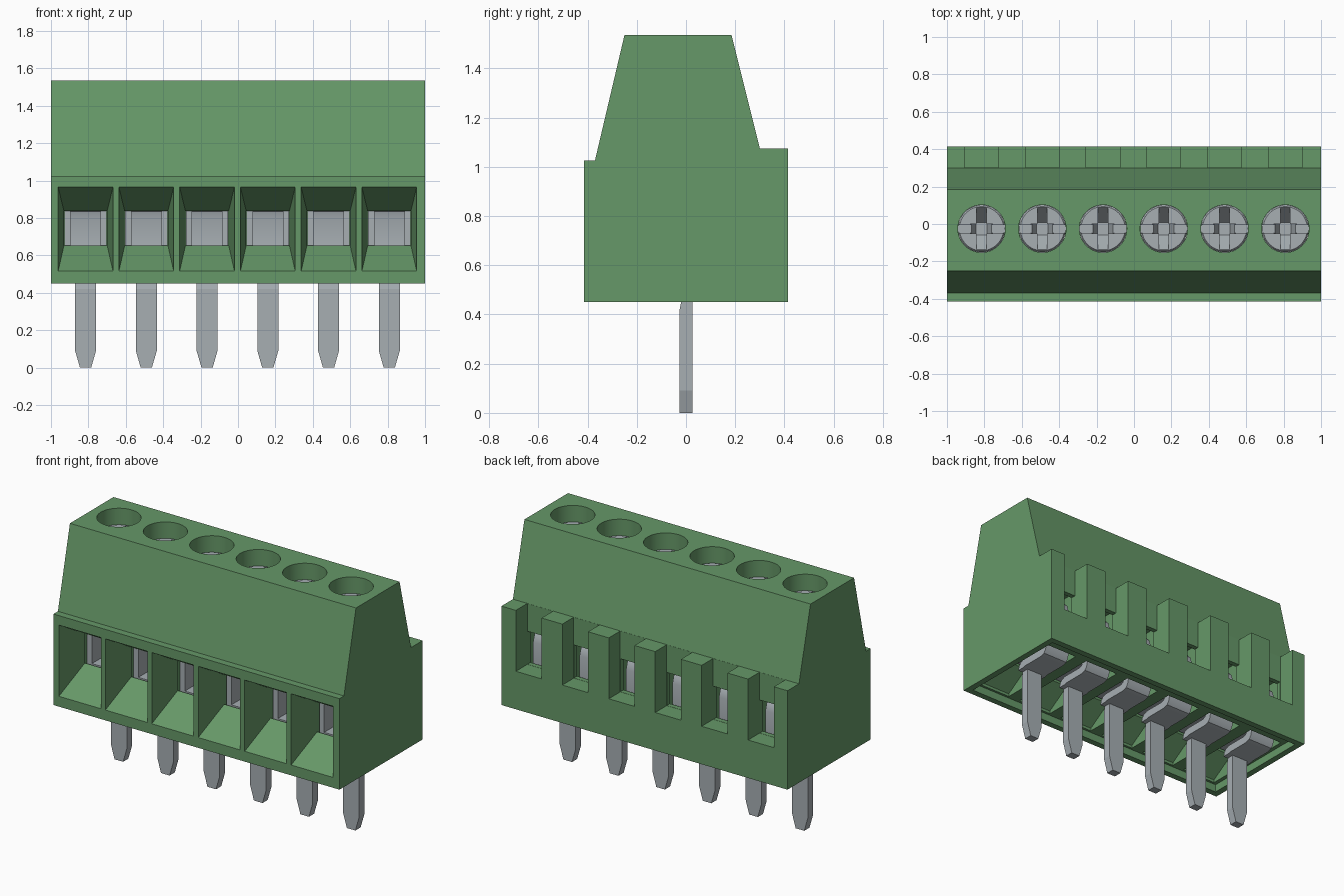
import bpy, bmesh, math

if "Cube" in bpy.data.objects:
    bpy.data.objects.remove(bpy.data.objects["Cube"], do_unlink=True)

CELLS = [-0.815 + 0.3248 * i for i in range(6)]   # centre of each terminal
SCREW_Y = -0.025


def material(name, colour):
    m = bpy.data.materials.new(name)
    m.use_nodes = True
    m.diffuse_color = colour
    m.node_tree.nodes["Principled BSDF"].inputs["Base Color"].default_value = colour
    return m


green = material("green plastic", (0.133, 0.314, 0.138, 1))
metal = material("grey metal", (0.385, 0.425, 0.45, 1))


# --- ring helpers: every solid is a loft through matching rings of points ---
def rect_z(z, x0, x1, y0, y1):
    return [(x0, y0, z), (x1, y0, z), (x1, y1, z), (x0, y1, z)]


def rect_y(y, hx, z0, z1):
    return [(-hx, y, z0), (hx, y, z0), (hx, y, z1), (-hx, y, z1)]


def box(x0, x1, y0, y1, z0, z1):
    return [rect_z(z0, x0, x1, y0, y1), rect_z(z1, x0, x1, y0, y1)]


def side_prism(profile, hx):
    return [[(x, y, z) for y, z in profile] for x in (-hx, hx)]


def lathe(steps, n=48):
    return [[(r * math.cos(2 * math.pi * i / n), SCREW_Y + r * math.sin(2 * math.pi * i / n), z)
             for i in range(n)] for r, z in steps]


def make(name, solids, mat, centres=(0,)):
    bm = bmesh.new()
    for cx in centres:
        for rings in solids:
            vs = [[bm.verts.new((x + cx, y, z)) for x, y, z in ring] for ring in rings]
            n = len(vs[0])
            bm.faces.new(vs[0])
            bm.faces.new(vs[-1])
            for a, b in zip(vs, vs[1:]):
                for i in range(n):
                    j = (i + 1) % n
                    bm.faces.new((a[i], a[j], b[j], b[i]))
    bmesh.ops.recalc_face_normals(bm, faces=bm.faces)
    mesh = bpy.data.meshes.new(name)
    bm.to_mesh(mesh)
    bm.free()
    ob = bpy.data.objects.new(name, mesh)
    bpy.context.collection.objects.link(ob)
    mesh.materials.append(mat)
    return ob


def activate(ob):
    bpy.ops.object.select_all(action='DESELECT')
    ob.select_set(True)
    bpy.context.view_layer.objects.active = ob


def cut(ob, name, solid, centres=(0,)):
    cutter = make(name, [solid], ob.data.materials[0], centres)
    cutter.hide_render = True
    mod = ob.modifiers.new(name, 'BOOLEAN')
    mod.operation = 'DIFFERENCE'
    mod.solver = 'EXACT'
    mod.object = cutter
    activate(ob)
    bpy.ops.object.modifier_apply(modifier=mod.name)
    bpy.data.objects.remove(cutter, do_unlink=True)


def smooth(ob):
    activate(ob)
    bpy.ops.object.shade_smooth_by_angle(angle=math.radians(30))


# --- housing: one side profile, then the openings ---
housing = make("housing", [side_prism(
    [(-0.415, 0.45), (0.415, 0.45), (0.415, 1.075), (0.3, 1.075),
     (0.185, 1.535), (-0.25, 1.535), (-0.37, 1.025), (-0.415, 1.025)], 1.0)], green)

# shallow recess under the whole housing
cut(housing, "underside_recess", box(-0.96, 0.96, -0.375, 0.375, 0.4, 0.5))
# inner chambers, running below the sloping wire entries
cut(housing, "chamber", side_prism(
    [(-0.36, 0.47), (0.27, 0.47), (0.27, 0.95), (-0.2, 0.95), (-0.2, 0.62), (-0.36, 0.518)],
    0.12), CELLS)
# tapered wire entries
cut(housing, "wire_entry", [rect_y(-0.425, 0.148, 0.509, 0.971),
                            rect_y(-0.195, 0.115, 0.655, 0.835)], CELLS)
# screw wells
cut(housing, "screw_well", lathe([(0.127, 0.93), (0.127, 1.6)]), CELLS)
# rear slots and the windows behind them
cut(housing, "rear_slot", box(-0.09, 0.09, 0.301, 0.5, 0.69, 1.2), CELLS)
cut(housing, "rear_window", box(-0.089, 0.089, 0.2, 0.35, 0.691, 0.9), CELLS)
smooth(housing)

# --- screws with cross-shaped drive ---
screws = make("screws", [lathe([(0.09, 0.84), (0.09, 1.3), (0.126, 1.3),
                                (0.126, 1.425), (0.118, 1.435)])], metal, CELLS)
cut(screws, "straight_slot", box(-0.14, 0.14, SCREW_Y - 0.023, SCREW_Y + 0.023, 1.412, 1.5), CELLS)
cut(screws, "drive_long", [
    rect_z(1.345, -0.026, 0.026, SCREW_Y - 0.033, SCREW_Y + 0.033),
    rect_z(1.445, -0.026, 0.026, SCREW_Y - 0.121, SCREW_Y + 0.121)], CELLS)
cut(screws, "drive_cross", [
    rect_z(1.347, -0.03, 0.03, SCREW_Y - 0.025, SCREW_Y + 0.025),
    rect_z(1.445, -0.066, 0.066, SCREW_Y - 0.025, SCREW_Y + 0.025)], CELLS)
smooth(screws)

# --- wire clamps: open rectangular cages ---
make("wire_clamps", [
    box(-0.113, -0.08, -0.18, 0.09, 0.62, 0.88),
    box(0.08, 0.113, -0.18, 0.09, 0.62, 0.88),
    box(-0.08, 0.08, -0.18, 0.09, 0.62, 0.65),
    box(-0.08, 0.08, -0.18, 0.09, 0.85, 0.88)], metal, CELLS)

# --- bent contact strips ---
contacts = make("contact_strips", [side_prism(
    [(-0.022, 0.455), (-0.015, 0.48), (0.0, 0.5), (0.03, 0.51), (0.17, 0.51), (0.19, 0.52),
     (0.2, 0.54), (0.2, 0.8), (0.19, 0.835), (0.16, 0.855), (0.1, 0.86), (0.1, 0.9),
     (0.17, 0.897), (0.205, 0.885), (0.23, 0.86), (0.245, 0.81), (0.245, 0.53), (0.235, 0.49),
     (0.22, 0.47), (0.19, 0.46), (0.04, 0.46), (0.025, 0.455)], 0.088)], metal, CELLS)
smooth(contacts)

# --- solder pins with tapered tips ---
make("solder_pins", [[
    rect_z(0.0, -0.03, 0.03, -0.026, 0.026),
    rect_z(0.09, -0.056, 0.056, -0.026, 0.026),
    rect_z(0.42, -0.056, 0.056, -0.026, 0.026),
    rect_z(0.47, -0.056, 0.056, -0.016, 0.026)]], metal, CELLS)
